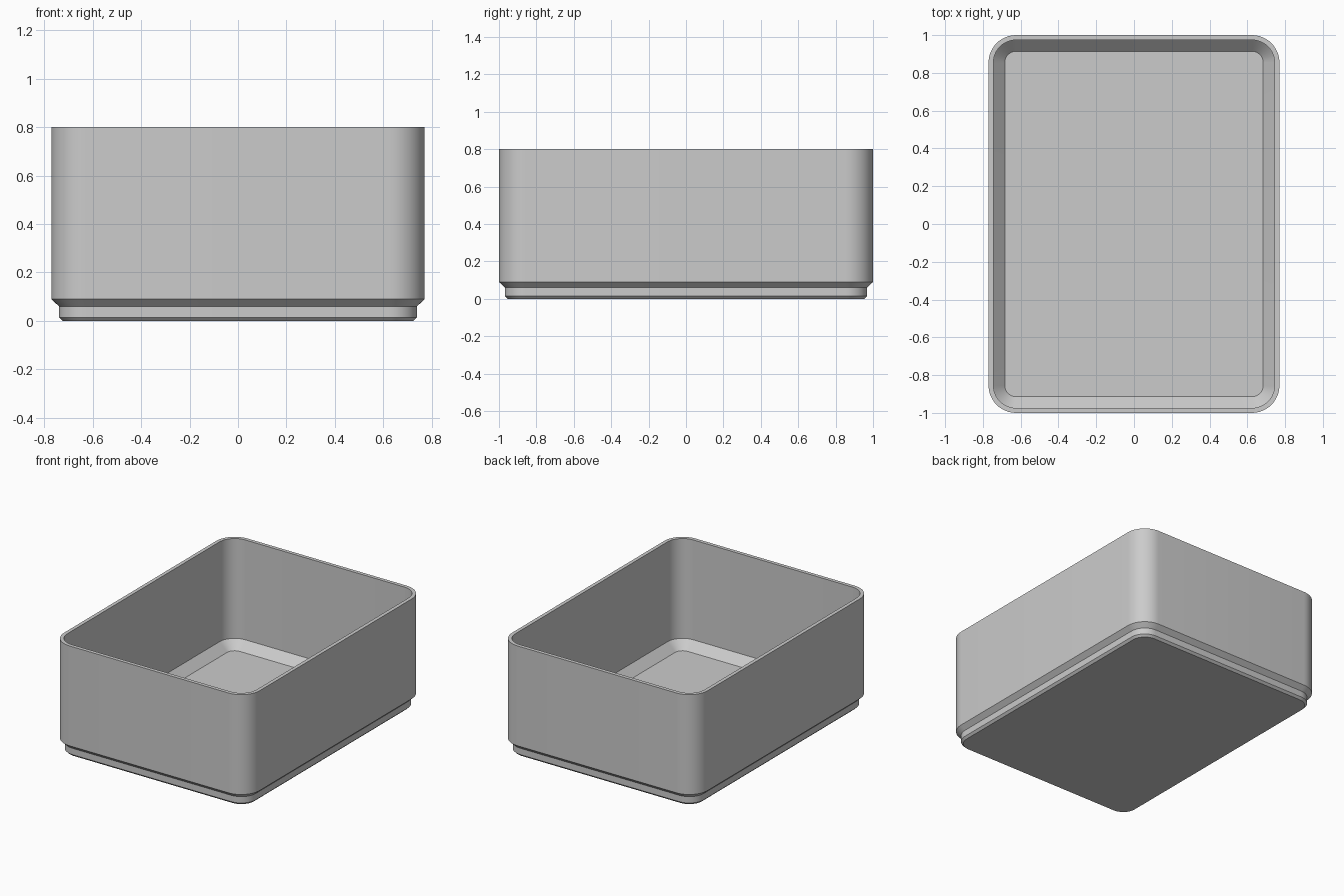
import bpy
import bmesh
from math import sin, cos, pi, radians

default_cube = bpy.data.objects.get("Cube")
if default_cube:
    bpy.data.objects.remove(default_cube, do_unlink=True)

HALF_WIDTH, HALF_DEPTH, HEIGHT = 0.77, 1.0, 0.8
CORNER_RADIUS = 0.145
CORNER_STEPS = 12


def plain_material(name, color):
    mat = bpy.data.materials.new(name)
    mat.use_nodes = True
    mat.diffuse_color = color
    mat.node_tree.nodes["Principled BSDF"].inputs["Base Color"].default_value = color
    return mat


def rounded_ring(bm, inset, z):
    """Add a rounded rectangle of vertices, shrunk evenly by inset."""
    radius = CORNER_RADIUS - inset
    ring = []
    for corner, (sx, sy) in enumerate([(1, 1), (-1, 1), (-1, -1), (1, -1)]):
        cx = sx * (HALF_WIDTH - CORNER_RADIUS)
        cy = sy * (HALF_DEPTH - CORNER_RADIUS)
        for step in range(CORNER_STEPS + 1):
            angle = (corner + step / CORNER_STEPS) * pi / 2
            ring.append(bm.verts.new((cx + radius * cos(angle), cy + radius * sin(angle), z)))
    return ring


# Wall section from the underside, up the outside, over the rim, down to the floor
section = [
    (0.047, 0.0),       # underside edge
    (0.032, 0.015),     # foot chamfer
    (0.032, 0.06),      # foot wall
    (0.0, 0.09),        # sloped shoulder
    (0.0, HEIGHT),      # outer wall
    (0.026, HEIGHT),    # rim
    (0.026, 0.09),      # inner wall
    (0.086, 0.03),      # sloped floor edge
]

bm = bmesh.new()
rings = [rounded_ring(bm, inset, z) for inset, z in section]
for low, high in zip(rings, rings[1:]):
    count = len(low)
    for i in range(count):
        j = (i + 1) % count
        bm.faces.new((low[i], low[j], high[j], high[i]))
bm.faces.new(list(reversed(rings[0])))   # underside
bm.faces.new(rings[-1])                  # inside floor

mesh = bpy.data.meshes.new("open_bin")
bm.to_mesh(mesh)
bm.free()
mesh.materials.append(plain_material("light grey", (0.6, 0.6, 0.6, 1)))

open_bin = bpy.data.objects.new("open_bin", mesh)
bpy.context.collection.objects.link(open_bin)

# Smooth round corners, crisp section edges
bpy.context.view_layer.objects.active = open_bin
open_bin.select_set(True)
bpy.ops.object.shade_smooth_by_angle(angle=radians(30))
